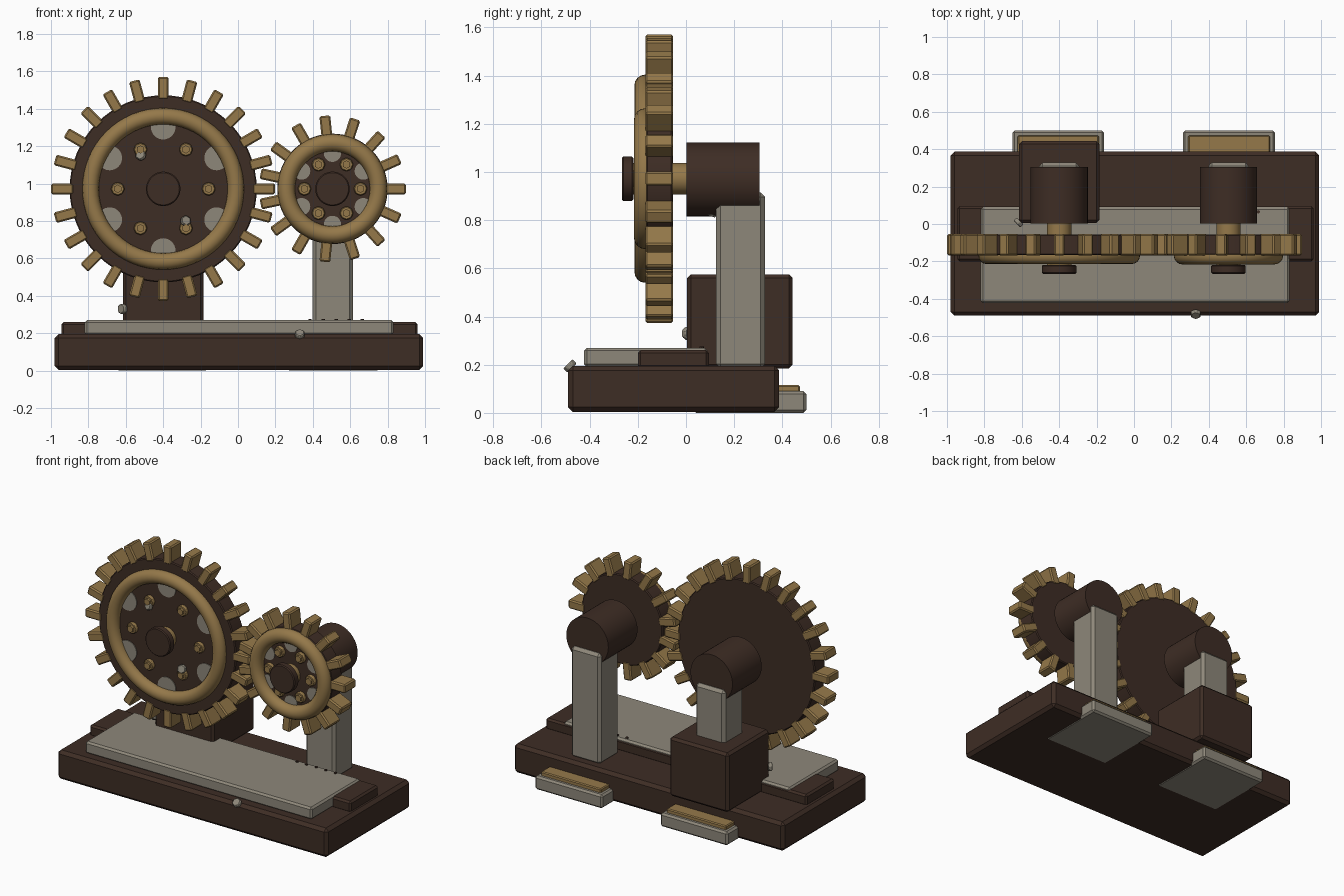
import bpy
from math import pi, sin, cos
from mathutils import Vector, Matrix

cube = bpy.data.objects.get("Cube")
if cube:
    bpy.data.objects.remove(cube, do_unlink=True)


def material(name, color):
    m = bpy.data.materials.new(name)
    m.use_nodes = True
    m.diffuse_color = (*color, 1)
    m.node_tree.nodes["Principled BSDF"].inputs["Base Color"].default_value = (*color, 1)
    return m


DARK = material("dark brown iron", (0.048, 0.026, 0.018))
GOLD = material("aged brass", (0.30, 0.19, 0.068))
GRAY = material("warm gray steel", (0.27, 0.245, 0.195))


def finish(name, mat, bevel=0.0, smooth=True):
    ob = bpy.context.object
    ob.name = name
    ob.data.materials.append(mat)
    if smooth:
        bpy.ops.object.shade_smooth_by_angle(angle=pi / 6)
    if bevel:
        mod = ob.modifiers.new("bevel", "BEVEL")
        mod.width = bevel
        mod.segments = 1
        mod.limit_method = "ANGLE"
    return ob


def box(name, mat, x, y, z, bevel=0.012):
    """Box given by its (min, max) range along each axis."""
    bpy.ops.mesh.primitive_cube_add(size=1)
    lo, hi = Vector((x[0], y[0], z[0])), Vector((x[1], y[1], z[1]))
    bpy.context.object.data.transform(
        Matrix.Translation((lo + hi) / 2) @ Matrix.Diagonal((*(hi - lo), 1)))
    return finish(name, mat, bevel, smooth=False)


def rod(name, mat, x, z, r, y0, y1, sides=48, bevel=0.0):
    """Cylinder lying along y."""
    bpy.ops.mesh.primitive_cylinder_add(
        vertices=sides, radius=r, depth=y1 - y0,
        location=(x, (y0 + y1) / 2, z), rotation=(pi / 2, 0, 0))
    return finish(name, mat, bevel)


def nut(name, location, normal):
    """Small loose hexagonal nut facing along normal."""
    bpy.ops.mesh.primitive_cylinder_add(vertices=6, radius=0.03, depth=0.025, location=location)
    ob = finish(name, GRAY, 0.005)
    ob.rotation_euler = Vector(normal).to_track_quat("Z", "Y").to_euler()


AXLE_Z = 0.972


def gear(name, x, teeth, r_disc, r_tip, r_ring, ring_tube, r_bolt, r_dot, dot):
    front, back = -0.166, -0.056
    rod(name + "_disc", DARK, x, AXLE_Z, r_disc, front, back, 64, 0.006)

    # Radial block teeth
    for i in range(teeth):
        a = 2 * pi * i / teeth
        mid = (r_disc - 0.02 + r_tip) / 2
        tooth = box(f"{name}_tooth_{i + 1}", GOLD, (-0.06, 0.06), (-0.058, 0.058),
                    (-0.029, 0.029), 0.008)
        tooth.location = (x + mid * cos(a), -0.111, AXLE_Z + mid * sin(a))
        tooth.rotation_euler = (0, -a, 0)

    # Raised ring on the face
    bpy.ops.mesh.primitive_torus_add(
        location=(x, -0.17, AXLE_Z), rotation=(pi / 2, 0, 0), major_segments=64,
        minor_segments=16, major_radius=r_ring, minor_radius=ring_tube)
    finish(name + "_ring", GOLD)

    # Bolts alternating with round inlays
    for i in range(6):
        a = i * pi / 3
        bx, bz = x + r_bolt * cos(a), AXLE_Z + r_bolt * sin(a)
        rod(f"{name}_bolt_{i + 1}", GOLD, bx, bz, 0.037, -0.19, front, 8, 0.005)
        rod(f"{name}_bolt_cap_{i + 1}", GOLD, bx, bz, 0.022, -0.205, -0.185, 6)
        a += pi / 6
        rod(f"{name}_inlay_{i + 1}", GRAY, x + r_dot * cos(a), AXLE_Z + r_dot * sin(a),
            dot, -0.171, front + 0.002, 32)

    # Axle, end cap and bearing housing
    rod(name + "_axle", GOLD, x, AXLE_Z, 0.065, -0.225, 0.05)
    rod(name + "_hub_cap", DARK, x, AXLE_Z, 0.092, -0.266, -0.218, 48, 0.006)
    rod(name + "_bearing_housing", DARK, x, AXLE_Z - 0.003, 0.153, 0.002, 0.306)
    nut(name + "_housing_nut", (x + 0.02, 0.1, 0.83), (0, -0.3, -1))


# Base and bed plates
box("base", DARK, (-0.98, 0.99), (-0.49, 0.387), (0.004, 0.195), 0.02)
box("bed_tray", DARK, (-0.945, 0.96), (-0.2, 0.095), (0.185, 0.26))
box("bed_plate", GRAY, (-0.82, 0.832), (-0.423, 0.09), (0.19, 0.27))
for i in range(5):
    bpy.ops.mesh.primitive_cylinder_add(
        vertices=8, radius=0.009, depth=0.008, location=(0.385 + 0.07 * i, 0.065, 0.272))
    finish(f"plate_rivet_{i + 1}", DARK)

# Rear feet with brass pads
for side, x0, x1 in (("right", -0.65, -0.16), ("left", 0.262, 0.755)):
    box(side + "_foot", GRAY, (x0, x1), (0.03, 0.5), (0, 0.09))
    box(side + "_foot_pad", GOLD, (x0 + 0.028, x1 - 0.028), (0.3, 0.473), (0.08, 0.115), 0.006)

# Pedestal and posts
box("pedestal", DARK, (-0.615, -0.185), (0.005, 0.443), (0.185, 0.575), 0.016)
box("right_post", GRAY, (-0.508, -0.292), (0.125, 0.328), (0.5, 0.915), 0.018)
box("left_post", GRAY, (0.398, 0.614), (0.125, 0.328), (0.185, 0.915), 0.018)

# Meshing gears
gear("large_gear", -0.4, 24, 0.5, 0.597, 0.388, 0.044, 0.243, 0.33, 0.066)
gear("small_gear", 0.505, 15, 0.295, 0.39, 0.246, 0.046, 0.15, 0.19, 0.046)

# Loose nuts
nut("base_nut", (0.33, -0.482, 0.195), (0, -1, 1))
nut("pedestal_nut", (-0.618, 0.008, 0.33), (-1, -1, 0))
nut("upper_gear_nut", (-0.52, -0.185, 1.152), (-0.3, -1, 0.3))
nut("lower_gear_nut", (-0.28, -0.185, 0.8), (0.3, -1, 0.3))
